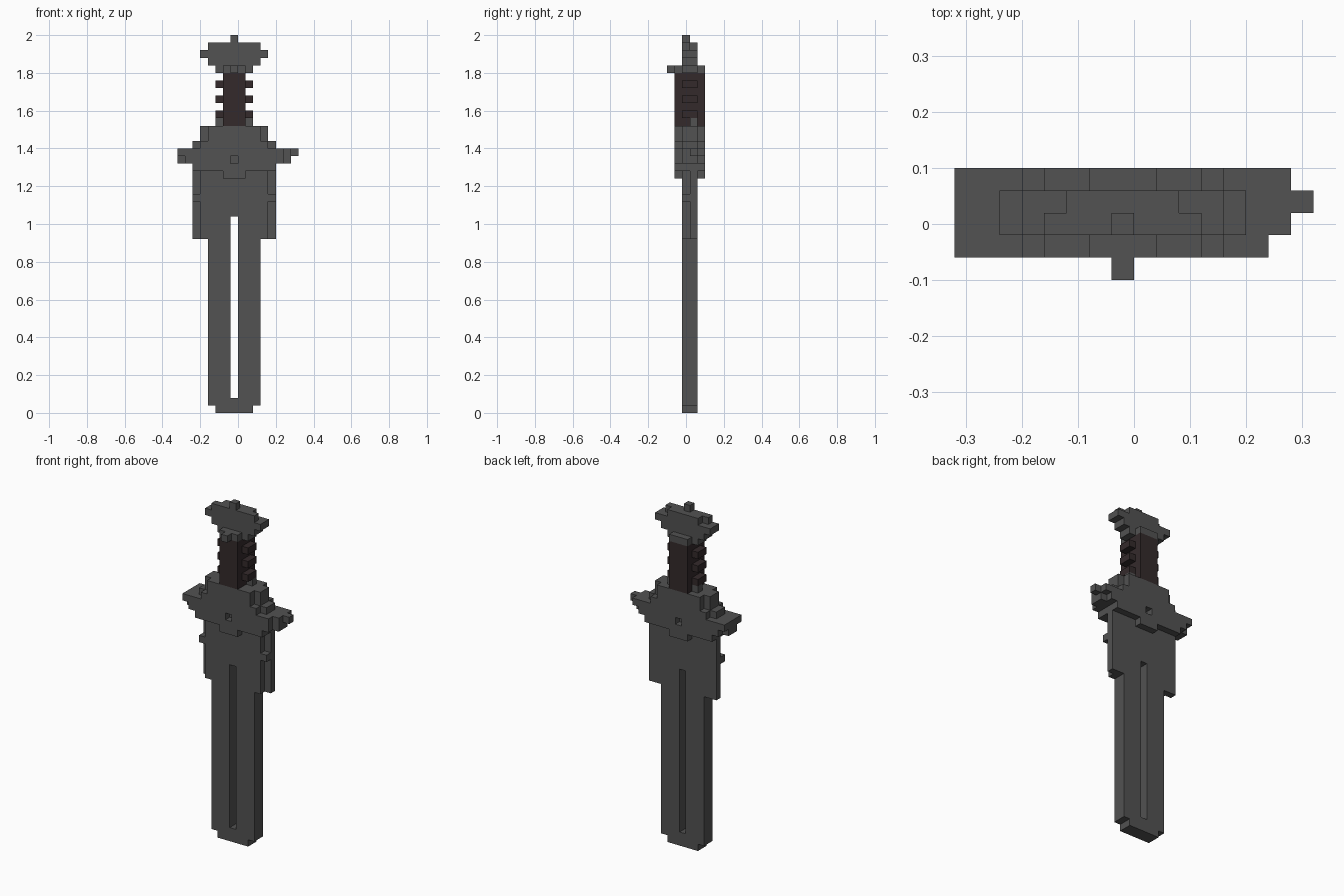
import bpy, bmesh, math
from mathutils import Vector

cube = bpy.data.objects.get("Cube")
if cube:
    bpy.data.objects.remove(cube, do_unlink=True)

U = 0.04  # edge of one block
AXES = [Vector(a) for a in ((1, 0, 0), (0, 1, 0), (0, 0, 1))]


def material(name, rgb):
    m = bpy.data.materials.new(name)
    m.use_nodes = True
    m.diffuse_color = (*rgb, 1)
    m.node_tree.nodes["Principled BSDF"].inputs["Base Color"].default_value = (*rgb, 1)
    return m


STEEL = material("dark steel grey", (0.085, 0.085, 0.085))
LEATHER = material("dark brown leather", (0.034, 0.023, 0.024))


def cells(x0, x1, y0, y1, z0, z1):
    return {(x, y, z) for x in range(x0, x1) for y in range(y0, y1) for z in range(z0, z1)}


def sides(x0, x1, y0, y1, z0, z1):
    """Block on the +x side plus its mirror across the sword's centre column."""
    return cells(x0, x1, y0, y1, z0, z1) | cells(-1 - x1, -1 - x0, y0, y1, z0, z1)


def build(name, solid, mat):
    """Make the outer shell of a set of blocks, merging flat faces."""
    bm = bmesh.new()
    for c in solid:
        base = Vector(c)
        for i, n in enumerate(AXES):
            u, v = AXES[(i + 1) % 3], AXES[(i + 2) % 3]
            for sign in (0, 1):
                if tuple(int(k) for k in base + n * (2 * sign - 1)) in solid:
                    continue
                p = base + n * sign
                ring = [p, p + u, p + u + v, p + v]
                if not sign:
                    ring.reverse()
                bm.faces.new([bm.verts.new((q - Vector((0, 2.5, 0))) * U) for q in ring])
    bmesh.ops.remove_doubles(bm, verts=bm.verts, dist=U / 100)
    bmesh.ops.dissolve_limit(bm, angle_limit=math.radians(1), verts=bm.verts, edges=bm.edges)
    mesh = bpy.data.meshes.new(name)
    bm.to_mesh(mesh)
    bm.free()
    mesh.materials.append(mat)
    obj = bpy.data.objects.new(name, mesh)
    bpy.context.collection.objects.link(obj)
    return obj


# Blade with blunt tip and a slot right through it
blade = cells(-4, 3, 2, 4, 1, 32) | cells(-3, 2, 2, 4, 0, 1)
blade |= cells(-5, 4, 2, 4, 23, 32)
blade -= cells(-1, 0, 2, 4, 2, 26)
build("blade", blade, STEEL)

# Set-back shoulder strips with a small lug on each
build("blade_shoulders", sides(4, 5, 3, 4, 23, 32) | sides(4, 5, 2, 3, 28, 29), STEEL)

# Stepped guard body with a square dimple on both faces
guard = cells(-6, 5, 1, 5, 32, 35) | cells(-2, 1, 1, 5, 31, 32)
guard |= cells(-5, 4, 1, 5, 35, 36) | cells(-4, 3, 1, 5, 36, 38)
guard |= cells(-6, 5, 2, 4, 35, 36) | cells(-5, 4, 2, 4, 36, 38)
guard -= cells(-1, 0, 1, 2, 33, 34) | cells(-1, 0, 4, 5, 33, 34)
# Broad arm on one side, tapered arm on the other
guard |= cells(-7, -6, 1, 5, 33, 35) | cells(-8, -7, 1, 5, 34, 35)
guard |= cells(-8, -7, 2, 4, 33, 34)
guard |= cells(5, 6, 1, 5, 33, 35) | cells(6, 7, 2, 4, 33, 35)
guard |= cells(6, 7, 4, 5, 34, 35) | cells(7, 8, 3, 4, 34, 35)
build("guard", guard, STEEL)

# Grip with side ridges
grip = cells(-2, 1, 1, 5, 38, 45)
for z in (39, 41, 43):
    grip |= sides(1, 2, 2, 4, z, z + 1)
build("grip", grip, LEATHER)
build("grip_base_lugs", sides(1, 2, 3, 4, 38, 39), STEEL)

# Collar under the pommel with a front nub
collar = cells(-2, 1, 1, 5, 45, 46) | cells(-3, 2, 2, 4, 45, 46) | cells(-1, 0, 0, 1, 45, 46)
build("pommel_collar", collar, STEEL)

# Pommel with notched rear corners, side knobs and a top nub
pommel = cells(-4, 3, 2, 4, 46, 49) - sides(2, 3, 3, 4, 48, 49)
pommel |= sides(3, 4, 2, 4, 47, 48) | cells(-1, 0, 2, 3, 49, 50)
build("pommel", pommel, STEEL)
